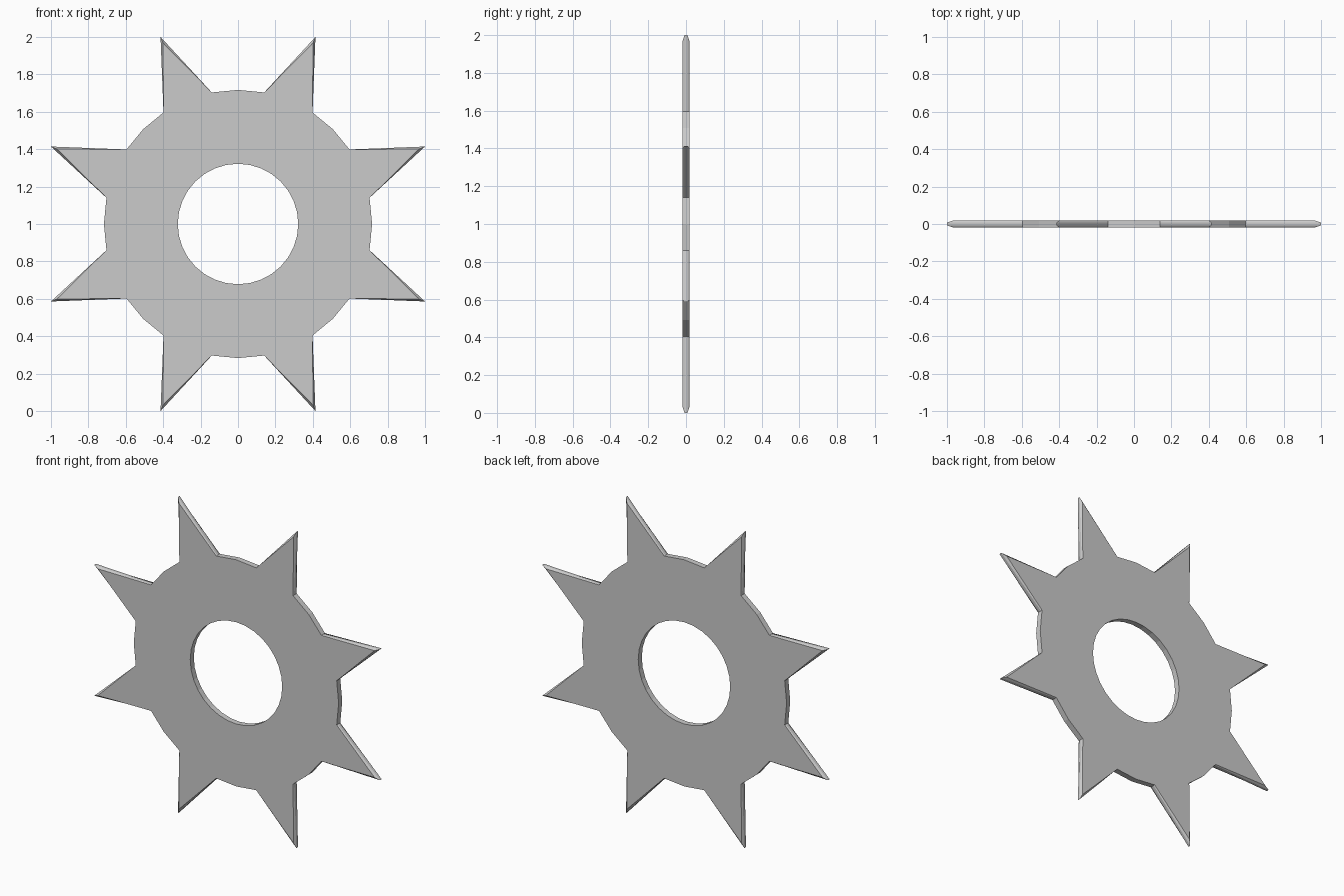
import bpy, bmesh
from math import sin, cos, radians

if "Cube" in bpy.data.objects:
    bpy.data.objects.remove(bpy.data.objects["Cube"])

TIP, ROOT, HOLE = 1 / cos(radians(22.5)), 0.717, 0.322
HALF = 0.018      # half thickness of the plate
EDGE = 0.008      # half thickness of the blunt spike edge

bm = bmesh.new()


def ring(y, tip_r=None):
    """One ring of 32 points: spike outline if tip_r is given, else the hole."""
    verts = []
    for k in range(8):
        mid = 22.5 + 45 * k
        for offset, r in ((-11.25, ROOT), (0, tip_r), (11.25, ROOT), (22.5, ROOT)):
            a = radians(mid + offset)
            r = r if tip_r else HOLE
            verts.append(bm.verts.new((r * cos(a), y, 1 + r * sin(a))))
    return verts


# Closed cross-section: hole front, front face, blunt spike edge, back face, hole back
rings = [
    ring(-HALF),
    ring(-HALF, TIP - 0.035),
    ring(-EDGE, TIP),
    ring(EDGE, TIP),
    ring(HALF, TIP - 0.035),
    ring(HALF),
]
for i, a in enumerate(rings):
    b = rings[(i + 1) % len(rings)]
    for j in range(32):
        n = (j + 1) % 32
        bm.faces.new((a[j], a[n], b[n], b[j]))
bmesh.ops.recalc_face_normals(bm, faces=bm.faces)

# Spiked ring plate
mesh = bpy.data.meshes.new("spiked_ring")
bm.to_mesh(mesh)
bm.free()
bpy.context.collection.objects.link(bpy.data.objects.new("spiked_ring", mesh))
